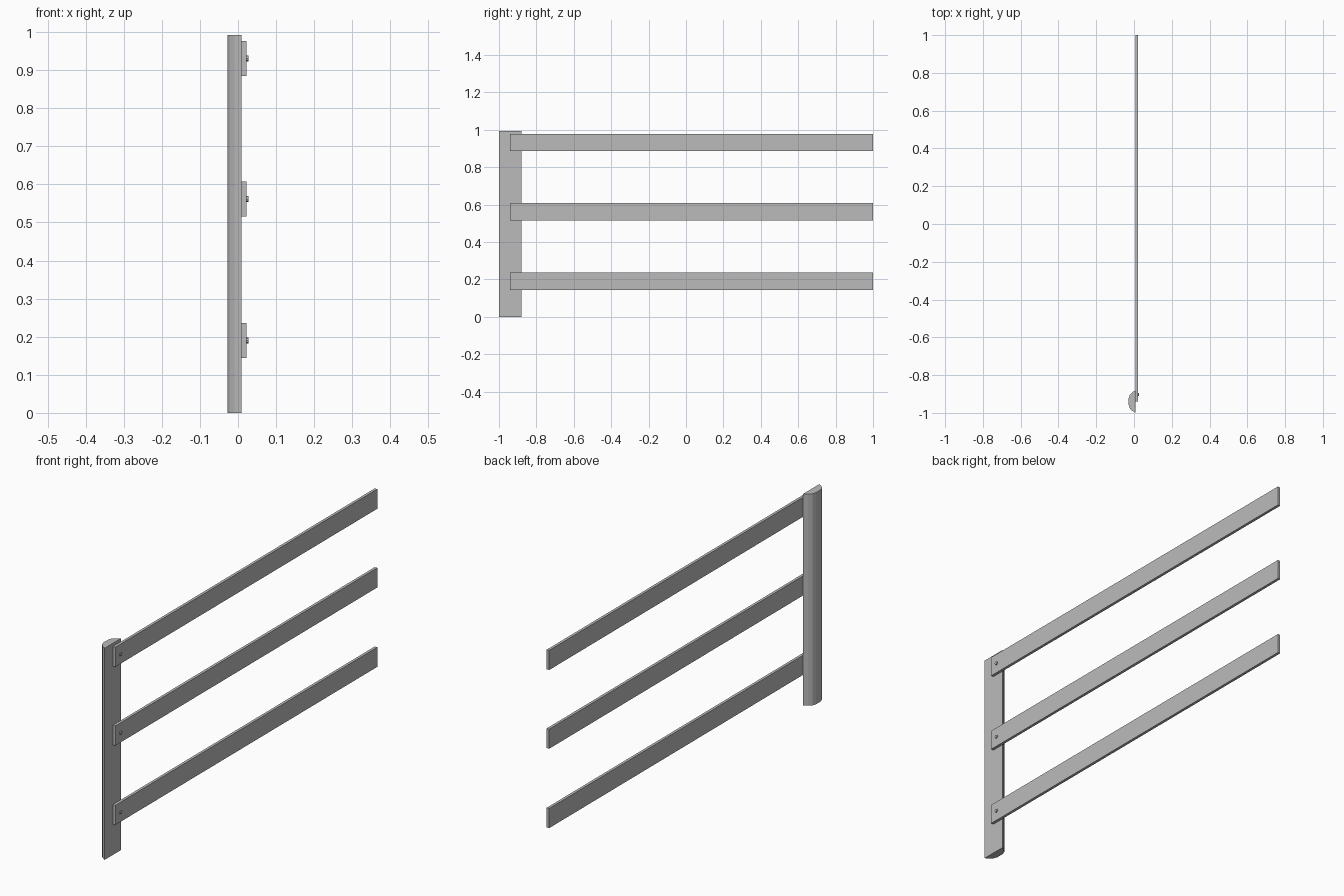
import bpy, bmesh, math
from mathutils import Matrix

if "Cube" in bpy.data.objects:
    bpy.data.objects.remove(bpy.data.objects["Cube"])

grey = bpy.data.materials.new("grey metal")
grey.diffuse_color = (0.5, 0.5, 0.5, 1)
grey.use_nodes = True
grey.node_tree.nodes["Principled BSDF"].inputs["Base Color"].default_value = grey.diffuse_color


def finish(name, bm):
    bmesh.ops.recalc_face_normals(bm, faces=bm.faces)
    me = bpy.data.meshes.new(name)
    bm.to_mesh(me)
    bm.free()
    me.materials.append(grey)
    ob = bpy.data.objects.new(name, me)
    bpy.context.collection.objects.link(ob)


# Half-round post: flat side towards +x, faceted back
half = [(0.009, 0.06), (-0.009, 0.049), (-0.022, 0.036), (-0.028, 0.018)]
outline = half + [(x, -y) for x, y in reversed(half)]
bm = bmesh.new()
face = bm.faces.new([bm.verts.new((x, y - 0.94, 0)) for x, y in outline])
top = bmesh.ops.extrude_face_region(bm, geom=[face])["geom"]
bmesh.ops.translate(bm, vec=(0, 0, 0.992),
                    verts=[v for v in top if isinstance(v, bmesh.types.BMVert)])
finish("post", bm)

for level, z in (("lower", 0.19), ("middle", 0.562), ("upper", 0.931)):
    # Flat rail fixed to the post's flat side
    bm = bmesh.new()
    bmesh.ops.create_cube(bm, size=1, matrix=Matrix.Translation((0.0155, 0.03, z))
                          @ Matrix.Diagonal((0.013, 1.94, 0.092, 1)))
    finish(level + "_rail", bm)
    # Bolt head near the end of the rail
    bm = bmesh.new()
    bmesh.ops.create_cone(bm, cap_ends=True, segments=8, radius1=0.008, radius2=0.008,
                          depth=0.012, matrix=Matrix.Translation((0.021, -0.903, z))
                          @ Matrix.Rotation(math.pi / 2, 4, 'Y'))
    finish(level + "_bolt", bm)
